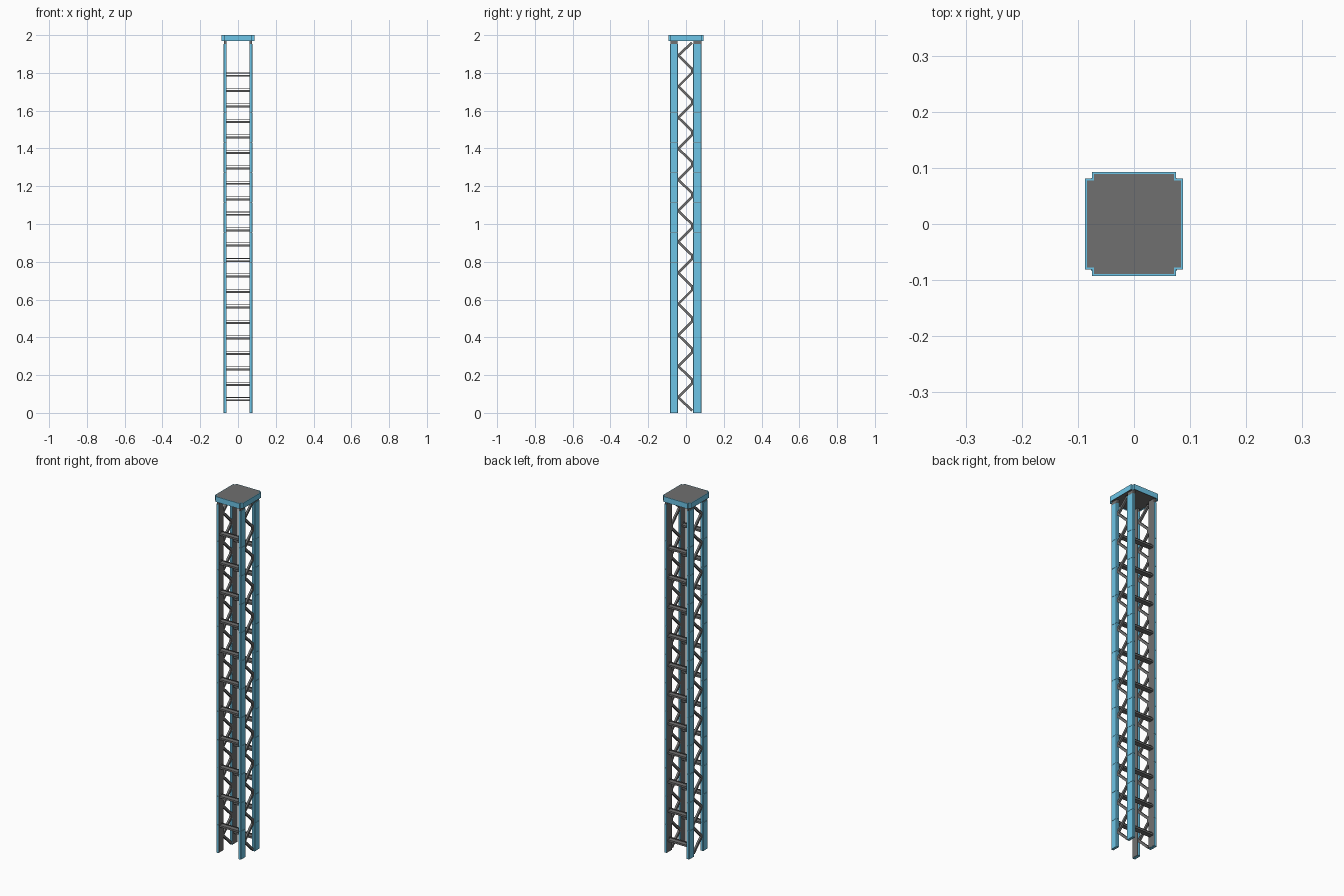
import bpy, bmesh, math
from mathutils import Vector, Matrix

if "Cube" in bpy.data.objects:
    bpy.data.objects.remove(bpy.data.objects["Cube"])


def mat(name, c):
    m = bpy.data.materials.new(name)
    m.diffuse_color = (*c, 1)
    m.use_nodes = True
    m.node_tree.nodes["Principled BSDF"].inputs["Base Color"].default_value = m.diffuse_color
    return m


blue = mat("sky blue", (0.155, 0.56, 0.80))
gray = mat("dark gray", (0.163, 0.163, 0.163))


def finish(name, bm, *mats):
    bmesh.ops.recalc_face_normals(bm, faces=bm.faces)
    me = bpy.data.meshes.new(name)
    bm.to_mesh(me)
    bm.free()
    ob = bpy.data.objects.new(name, me)
    for m in mats:
        me.materials.append(m)
    bpy.context.collection.objects.link(ob)
    return ob


def box(bm, x0, x1, y0, y1, z0, z1):
    M = Matrix.Translation(((x0 + x1) / 2, (y0 + y1) / 2, (z0 + z1) / 2)) @ \
        Matrix.Diagonal((abs(x1 - x0), abs(y1 - y0), abs(z1 - z0), 1))
    return bmesh.ops.create_cube(bm, size=1, matrix=M)["verts"]


def bar(bm, a, b, wx, wn):
    # square bar between two points in a plane of constant x
    a, b = Vector(a), Vector(b)
    d = b - a
    M = Matrix.Translation((a + b) / 2) @ Matrix.Rotation(math.atan2(-d.y, d.z), 4, 'X') @ \
        Matrix.Diagonal((wx, wn, d.length, 1))
    bmesh.ops.create_cube(bm, size=1, matrix=M)


# corner posts: blue casing segments with a gray rail on the inner side
seams = [0.159 * i for i in range(12)] + [1.955]
for sx, side in ((-1, "left"), (1, "right")):
    for (y0, y1), face in (((-0.085, -0.042), "front"), ((0.037, 0.083), "back")):
        bm = bmesh.new()
        for z0, z1 in zip(seams, seams[1:]):
            vs = box(bm, sx * 0.062, sx * 0.077, y0, y1, z0, z1 - 0.0012)
            out = [e for e in {e for v in vs for e in v.link_edges}
                   if all(v.co.x * sx > 0.07 for v in e.verts)
                   and abs(e.verts[0].co.z - e.verts[1].co.z) > 0.01]
            bmesh.ops.bevel(bm, geom=out, offset=0.003, segments=1, affect='EDGES')
        finish(f"{face}_{side}_post", bm, blue)
        bm = bmesh.new()
        box(bm, sx * 0.0605, sx * 0.0735, y0 + 0.002, y1 - 0.002, 0.002, 1.975)
        finish(f"{face}_{side}_post_rail", bm, gray)

# zigzag lattice on both sides
P = 0.1645
for sx, side in ((-1, "left"), (1, "right")):
    bm = bmesh.new()
    x = sx * 0.067
    for k in range(12):
        f = (x, -0.041, 0.083 + P * k)
        bar(bm, (x, 0.032, 0.012 + P * k), f, 0.011, 0.013)
        bar(bm, f, (x, 0.032, min(0.156 + P * k, 1.96)), 0.011, 0.013)
        if k:
            box(bm, x - 0.0055, x + 0.0055, 0.026, 0.038, P * k - 0.014, P * k + 0.018)
    finish(f"{side}_lattice", bm, gray)

# flat rungs at front and back, staggered in height
for name, y0, y1, base in (("front_rungs", -0.077, -0.05, 0.148),
                           ("back_rungs", 0.046, 0.075, 0.067)):
    bm = bmesh.new()
    for k in range(11):
        z = base + 0.1637 * k
        box(bm, -0.063, 0.063, y0, y1, z - 0.005, z + 0.005)
        box(bm, -0.063, 0.063, y0 + 0.011, y1 - 0.011, z + 0.013, z + 0.016)
    finish(name, bm, gray)

# top cap: blue chamfered rim with gray top and underside
bm = bmesh.new()
box(bm, -0.087, 0.087, -0.093, 0.093, 1.97, 2.0)
vert = [e for e in bm.edges if abs(e.verts[0].co.z - e.verts[1].co.z) > 0.01]
bmesh.ops.bevel(bm, geom=vert, offset=0.012, segments=2, affect='EDGES')
bm.normal_update()
ends = [f for f in bm.faces if abs(f.normal.z) > 0.9]
bmesh.ops.inset_individual(bm, faces=ends, thickness=0.005, depth=0)
for f in ends:
    f.material_index = 1
    if f.calc_center_median().z < 1.98:
        for v in f.verts:
            v.co.z += 0.004
finish("top_cap", bm, blue, gray)
